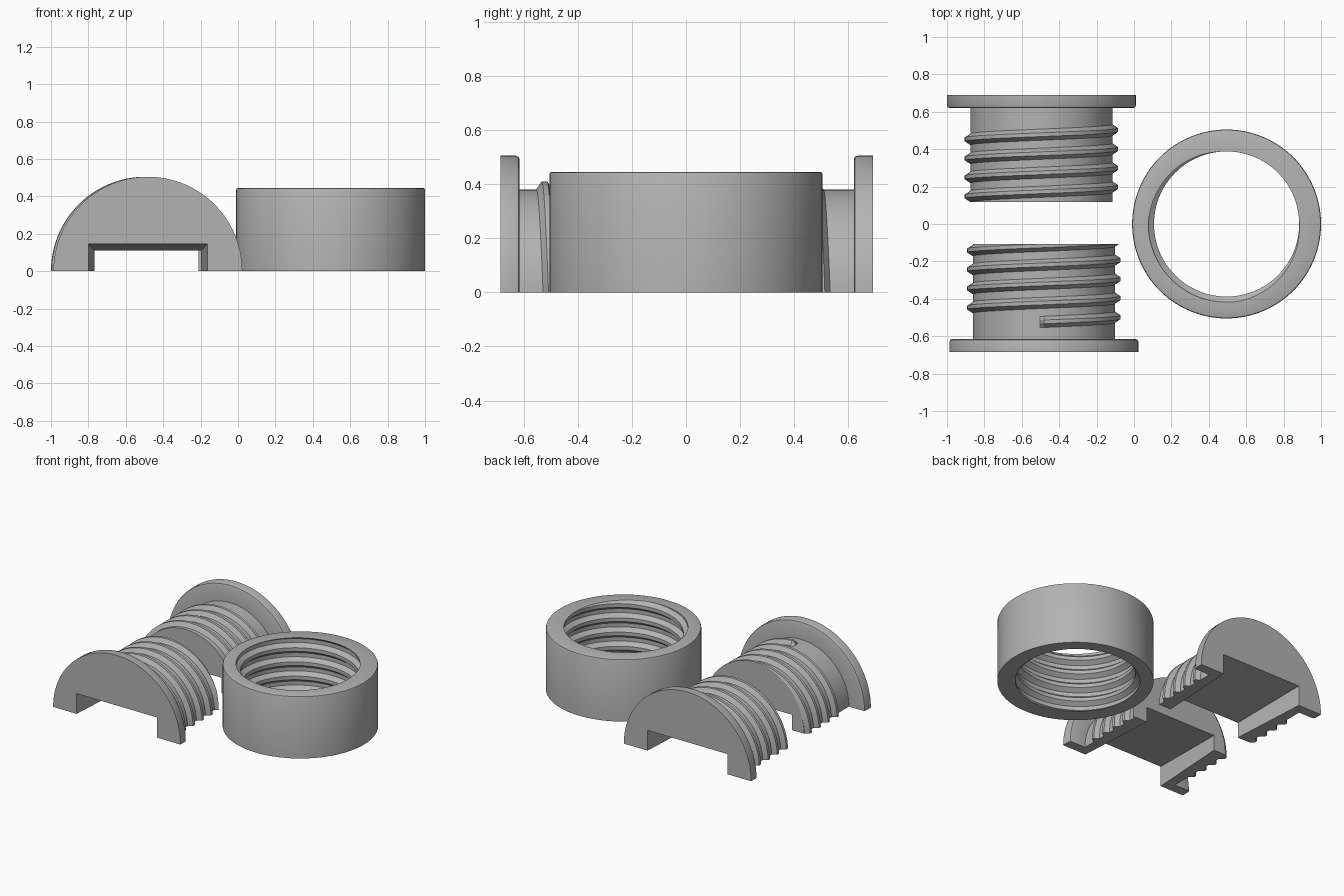
import bpy, bmesh, math
from mathutils import Matrix

if "Cube" in bpy.data.objects:
    bpy.data.objects.remove(bpy.data.objects["Cube"])

PITCH = 0.1017          # thread rise per turn
TAU = 2 * math.pi

gray = bpy.data.materials.new("plain gray")
gray.diffuse_color = (0.45, 0.45, 0.45, 1)
gray.use_nodes = True
gray.node_tree.nodes["Principled BSDF"].inputs["Base Color"].default_value = gray.diffuse_color


def bump(d, base, top, height):
    """Trapezoid thread section."""
    return height * min(1, max(0, (base - abs(d)) / (base - top)))


def helix_rows(center, lo, hi, turns, base, top, height, live=lambda k: True):
    """(position, thread height) rows following the helix, clipped to lo..hi."""
    rows = []
    for k in turns:
        c = center + k * PITCH
        for d in (-base, -top, top, base):
            y = min(hi, max(lo, c + d))
            n = round((y - center) / PITCH)
            h = bump(y - center - n * PITCH, base, top, height) if live(n) else 0
            rows.append((y, h))
    return rows


def skin(name, columns):
    """Join neighbouring columns of points into a clean surface."""
    bm = bmesh.new()
    grid = [[bm.verts.new(p) for p in col] for col in columns]
    for a, b in zip(grid, grid[1:]):
        for i in range(len(a) - 1):
            bm.faces.new((a[i], a[i + 1], b[i + 1], b[i]))
    bmesh.ops.remove_doubles(bm, verts=bm.verts, dist=1e-5)
    bmesh.ops.dissolve_degenerate(bm, dist=1e-5, edges=bm.edges)
    edge = [e for e in bm.edges if e.is_boundary]
    if edge:
        bmesh.ops.holes_fill(bm, edges=edge, sides=0)
    bmesh.ops.recalc_face_normals(bm, faces=bm.faces)
    mesh = bpy.data.meshes.new(name)
    bm.to_mesh(mesh)
    bm.free()
    mesh.materials.append(gray)
    obj = bpy.data.objects.new(name, mesh)
    bpy.context.collection.objects.link(obj)
    return obj


def finish(obj):
    bpy.ops.object.select_all(action='DESELECT')
    obj.select_set(True)
    bpy.context.view_layer.objects.active = obj
    bpy.ops.object.shade_smooth_by_angle(angle=math.radians(30))


def half_bolt(name, x, y0, y1, y2, phase, turns, stub, flip):
    """Half round flange and threaded shaft, lying on its cut side."""
    steps = 60
    cols = []
    for i in range(steps + 1):
        a = math.pi * (1 - i / steps)
        center = phase + PITCH * (math.pi - a) / TAU

        def live(k):
            return turns[0] <= k <= turns[1] or (stub and k == -1 and a < math.pi / 2 + 0.01)
        rows = [(y0, 0), (y0, 0.505), (y1 - 0.014, 0.505), (y1 - 0.004, 0.501), (y1, 0.491), (y1, 0.38)]
        rows += [(y, 0.38 + h) for y, h in
                 helix_rows(center, y1, y2, range(-3, 7), 0.03, 0.010, 0.03, live)]
        rows += [(y2, 0)]
        cols.append([(r * math.cos(a), y, r * math.sin(a)) for y, r in rows])
    obj = skin(name, cols)

    # tapered slot along the underside
    section = []
    for y, t in ((y0 - 0.02, -0.035), (y2 + 0.02, 1.035)):
        w, h = 0.318 - 0.034 * t, 0.145 - 0.035 * t
        section.append([(-w, y, -0.1), (-w, y, h), (w, y, h), (w, y, -0.1), (-w, y, -0.1)])
    bm = bmesh.new()
    ends = [[bm.verts.new(p) for p in s[:4]] for s in section]
    for i in range(4):
        j = (i + 1) % 4
        bm.faces.new((ends[0][i], ends[0][j], ends[1][j], ends[1][i]))
    for e in ends:
        bm.faces.new(e)
    bmesh.ops.recalc_face_normals(bm, faces=bm.faces)
    mesh = bpy.data.meshes.new("slot_cutter")
    bm.to_mesh(mesh)
    bm.free()
    cutter = bpy.data.objects.new("slot_cutter", mesh)
    cutter.hide_render = True
    bpy.context.collection.objects.link(cutter)
    mod = obj.modifiers.new("slot", 'BOOLEAN')
    mod.operation = 'DIFFERENCE'
    mod.solver = 'EXACT'
    mod.object = cutter
    bpy.context.view_layer.objects.active = obj
    bpy.ops.object.modifier_apply(modifier=mod.name)
    bpy.data.objects.remove(cutter)

    turn = Matrix.Rotation(math.pi if flip else 0, 4, 'Z')
    obj.data.transform(Matrix.Translation((x, 0, 0)) @ turn)
    finish(obj)


half_bolt("front_half_bolt", -0.482, -0.685, -0.615, -0.107, -0.447, (0, 3), True, False)
half_bolt("back_half_bolt", -0.495, -0.69, -0.62, -0.117, -0.503, (0, 3), False, True)

# threaded ring nut
TOP, STEPS = 0.445, 120
cols = []
for i in range(STEPS + 1):
    a = TAU * i / STEPS
    center = TOP + PITCH * (a - math.radians(230)) / TAU
    inner = [(z, 0.388 + h) for z, h in
             helix_rows(center, 0, TOP, range(-7, 4), 0.038, 0.014, 0.03)]
    outer = [(TOP, 0.495), (TOP - 0.003, 0.502), (TOP - 0.010, 0.505), (0, 0.505)]
    rows = inner + outer + inner[:1]
    cols.append([(0.495 + r * math.cos(a), r * math.sin(a), z) for z, r in rows])
finish(skin("ring_nut", cols))
